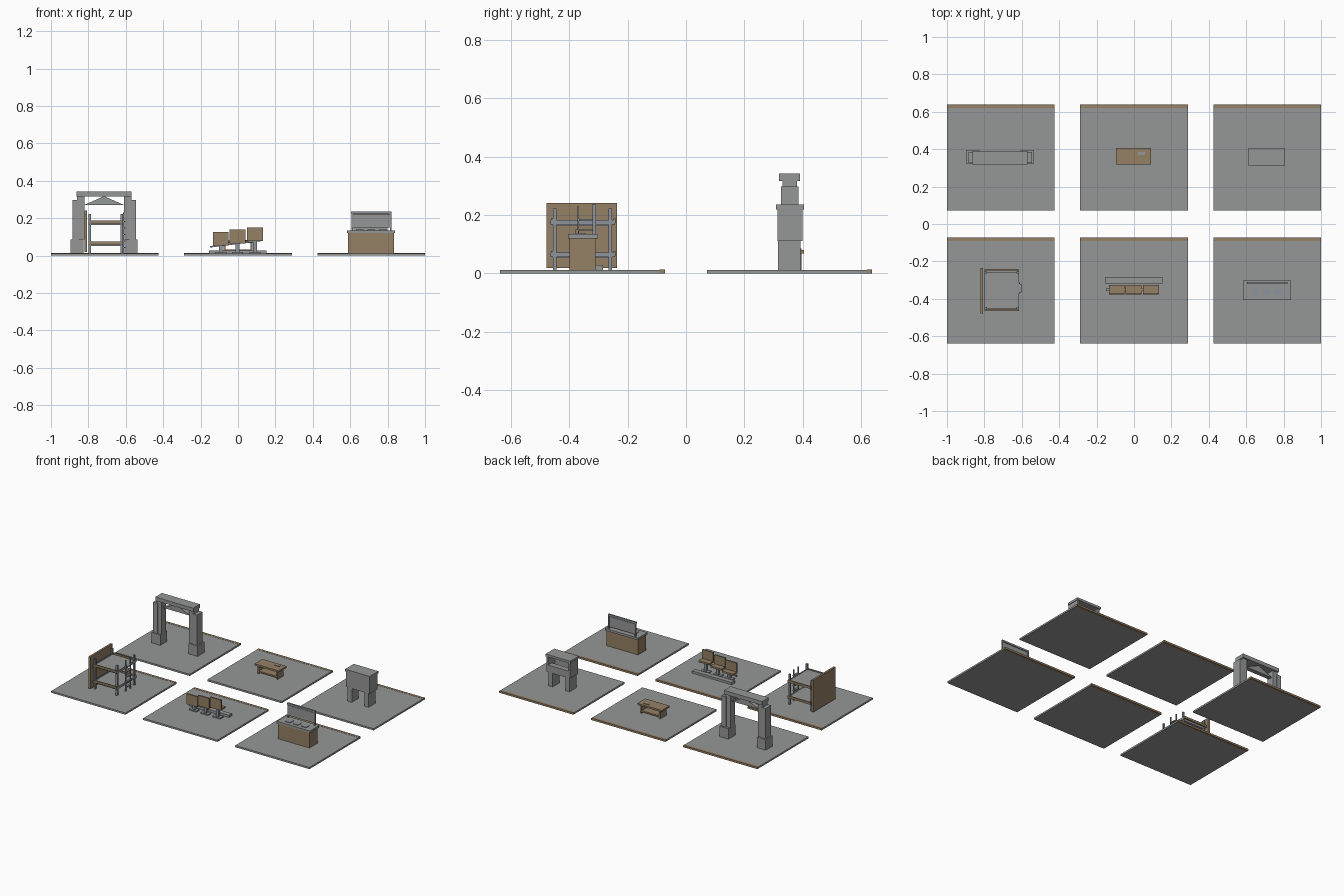
import bpy, bmesh, math


def mat(name, r, g, b):
    m = bpy.data.materials.new(name)
    m.diffuse_color = (r, g, b, 1)
    return m


GRAY = mat("gray", 0.30, 0.31, 0.305)
STEEL = mat("steel gray", 0.27, 0.30, 0.33)
WOOD = mat("wood brown", 0.30, 0.215, 0.13)


def finish(name, bm, m):
    bmesh.ops.recalc_face_normals(bm, faces=bm.faces)
    me = bpy.data.meshes.new(name)
    bm.to_mesh(me)
    bm.free()
    me.materials.append(m)
    ob = bpy.data.objects.new(name, me)
    bpy.context.collection.objects.link(ob)
    return ob


def box(name, x0, x1, y0, y1, z0, z1, m):
    bm = bmesh.new()
    bmesh.ops.create_cube(bm, size=1)
    for v in bm.verts:
        v.co = (x1 if v.co.x > 0 else x0, y1 if v.co.y > 0 else y0,
                z1 if v.co.z > 0 else z0)
    return finish(name, bm, m)


def extrude_xz(name, pts, y0, y1, m):
    bm = bmesh.new()
    f = bm.faces.new([bm.verts.new((x, y0, z)) for x, z in pts])
    r = bmesh.ops.extrude_face_region(bm, geom=[f])
    for v in r["geom"]:
        if isinstance(v, bmesh.types.BMVert):
            v.co.y = y1
    return finish(name, bm, m)


G = 0.012  # ground tile height

# Six floor tiles with a wooden strip along the back edge
for cx in (-0.7125, 0, 0.7125):
    for cy in (-0.355, 0.355):
        box("floor_tile", cx - 0.2875, cx + 0.2875, cy - 0.283, cy + 0.265, 0, G, GRAY)
        box("tile_strip", cx - 0.2875, cx + 0.2875, cy + 0.265, cy + 0.283, 0, G + 0.001, WOOD)

# Gateway: stepped piers, lintel and a shallow gable under it
AX = -0.716
for s in (-1, 1):
    def pier(name, a, b, y0, y1, z0, z1):
        xs = sorted((AX + s * a, AX + s * b))
        box(name, xs[0], xs[1], y0, y1, z0, z1, GRAY)
    pier("gate_pedestal", 0.11, 0.179, 0.32, 0.396, G, 0.085)
    pier("gate_pilaster", 0.135, 0.17, 0.325, 0.386, 0.085, 0.297)
    pier("gate_column", 0.106, 0.146, 0.33, 0.38, 0.085, 0.318)
box("gate_lintel", AX - 0.147, AX + 0.147, 0.318, 0.391, 0.316, 0.342, GRAY)
extrude_xz("gate_gable", [(AX - 0.108, 0.27), (AX + 0.108, 0.27), (AX, 0.318)], 0.34, 0.37, GRAY)

# Low table with an open shelf
box("table_top", -0.095, 0.092, 0.318, 0.405, 0.068, 0.08, WOOD)
for x in (-0.078, 0.067):
    box("table_side", x, x + 0.01, 0.328, 0.395, G, 0.068, WOOD)
box("table_shelf", -0.07, 0.068, 0.328, 0.395, 0.022, 0.032, WOOD)
box("table_tray", 0.022, 0.06, 0.37, 0.385, 0.08, 0.084, GRAY)

# Kiosk: flat front, open upper back with a shelf, two slab legs
KX0, KX1 = 0.618, 0.8
box("kiosk_cap", 0.613, 0.804, 0.309, 0.405, 0.219, 0.235, GRAY)
box("kiosk_front", KX0, KX1, 0.313, 0.325, 0.11, 0.219, GRAY)
for x in (KX0, KX1 - 0.012):
    box("kiosk_side", x, x + 0.012, 0.325, 0.4, 0.11, 0.219, GRAY)
box("kiosk_back", KX0 + 0.012, KX1 - 0.012, 0.388, 0.4, 0.11, 0.16, GRAY)
box("kiosk_floor", KX0 + 0.012, KX1 - 0.012, 0.325, 0.388, 0.11, 0.122, GRAY)
box("kiosk_shelf", KX0 + 0.012, KX1 - 0.012, 0.36, 0.388, 0.152, 0.16, GRAY)
for x in (0.628, 0.758):
    box("kiosk_leg", x, x + 0.032, 0.316, 0.393, G, 0.11, GRAY)

# Bunk bed: headboard, four posts, two decks, ladder
box("headboard", -0.822, -0.808, -0.478, -0.236, 0.018, 0.241, WOOD)
for x in (-0.798, -0.628):
    for y in (-0.456, -0.265):
        box("bed_post", x, x + 0.012, y, y + 0.012, G, 0.222, STEEL)
for z in (0.052, 0.163):
    box("bed_deck", -0.79, -0.624, -0.453, -0.257, z, z + 0.018, GRAY)
    for y in (-0.462, -0.249):
        box("bed_long_rail", -0.797, -0.618, y, y + 0.008, z + 0.008, z + 0.024, WOOD)
    for x in (-0.799, -0.624):
        box("bed_end_rail", x, x + 0.008, -0.465, -0.243, z + 0.004, z + 0.02, STEEL)
for y in (-0.372, -0.32):
    box("ladder_rail", -0.616, -0.609, y, y + 0.006, G, 0.23, STEEL)
for i in range(5):
    z = 0.04 + i * 0.035
    box("ladder_rung", -0.615, -0.602, -0.367, -0.32, z, z + 0.006, STEEL)

# Row of three seats, each higher than the last, behind a low step
box("seat_step", -0.155, 0.152, -0.318, -0.284, G, 0.028, GRAY)
for i, x in enumerate((-0.092, -0.003, 0.091)):
    dz = i * 0.0125
    box("seat_back", x - 0.042, x + 0.042, -0.378, -0.368, 0.062 + dz, 0.126 + dz, WOOD)
    box("seat", x - 0.042, x + 0.042, -0.378, -0.327, 0.053 + dz, 0.064 + dz, WOOD)
    box("seat_leg", x - 0.01, x + 0.01, -0.36, -0.343, 0.018, 0.054 + dz, STEEL)
    box("seat_foot", x - 0.03, x + 0.03, -0.37, -0.335, G, 0.02, STEEL)
extrude_xz("seat_beam", [(-0.15, 0.043), (0.13, 0.078), (0.13, 0.086), (-0.15, 0.051)],
           -0.358, -0.345, STEEL)

# Serving counter with pads and a raised screen
box("counter_body", 0.589, 0.833, -0.399, -0.311, G, 0.12, WOOD)
box("counter_top", 0.583, 0.84, -0.405, -0.302, 0.12, 0.135, GRAY)
for x in (0.65, 0.712, 0.774):
    box("counter_pad", x - 0.02, x + 0.02, -0.38, -0.345, 0.135, 0.139, STEEL)
box("screen_panel", 0.61, 0.816, -0.318, -0.311, 0.15, 0.222, GRAY)
for x in (0.606, 0.812):
    box("screen_post", x, x + 0.008, -0.32, -0.309, 0.135, 0.23, STEEL)
box("screen_top_bar", 0.604, 0.822, -0.32, -0.309, 0.225, 0.237, STEEL)
